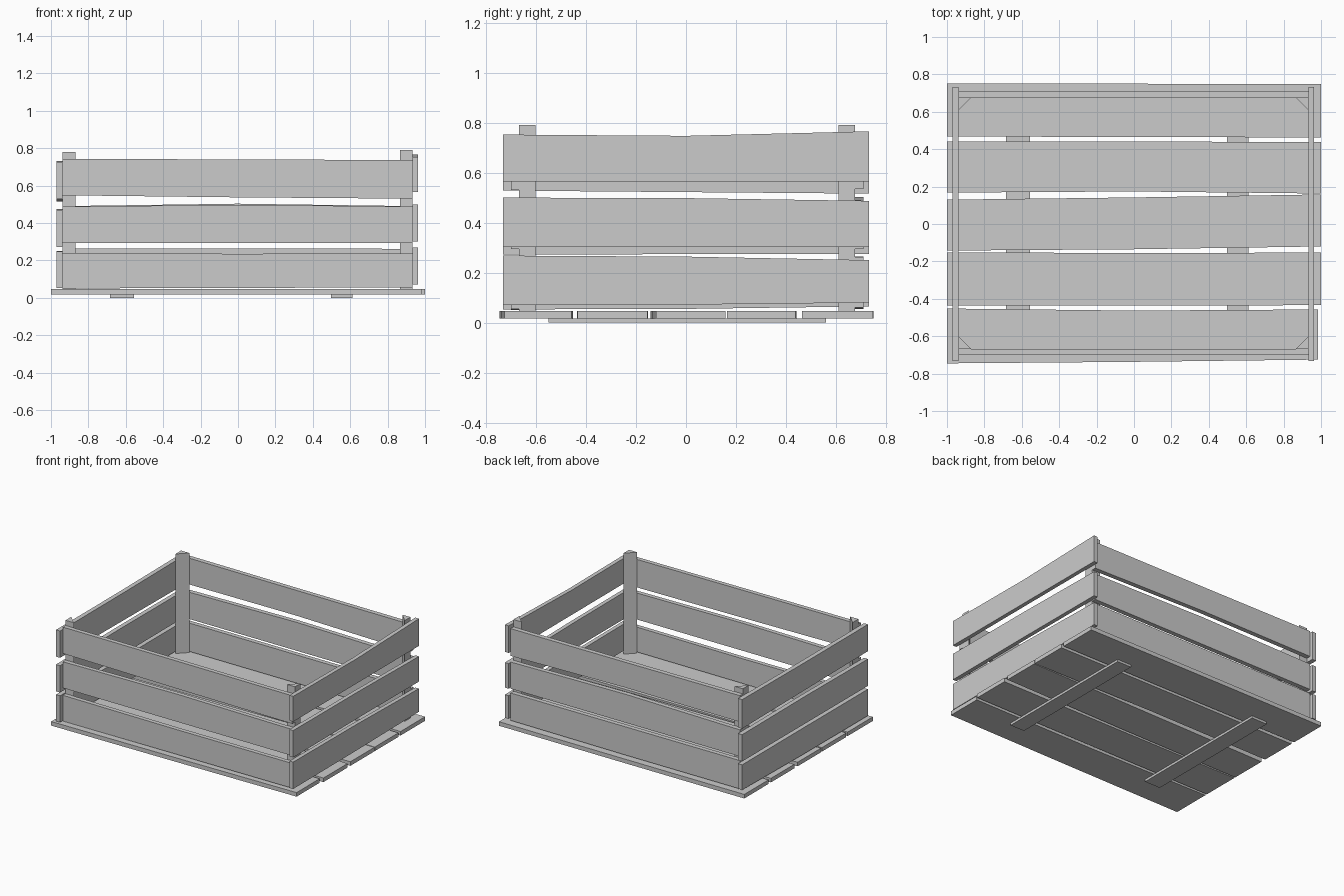
import bpy, bmesh
from mathutils import Vector

if "Cube" in bpy.data.objects:
    bpy.data.objects.remove(bpy.data.objects["Cube"])


def prism(name, outline, axis, lo, hi):
    """Extrude a 2D outline along one axis ('x': yz, 'y': xz, 'z': xy)."""
    place = {'x': lambda a, b, d: (d, a, b),
             'y': lambda a, b, d: (a, d, b),
             'z': lambda a, b, d: (a, b, d)}[axis]
    bm = bmesh.new()
    base = bm.faces.new([bm.verts.new(place(a, b, lo)) for a, b in outline])
    geo = bmesh.ops.extrude_face_region(bm, geom=[base])['geom']
    verts = [v for v in geo if isinstance(v, bmesh.types.BMVert)]
    bmesh.ops.translate(bm, verts=verts, vec=Vector(place(0, 0, hi - lo)))
    bmesh.ops.recalc_face_normals(bm, faces=bm.faces)
    mesh = bpy.data.meshes.new(name)
    bm.to_mesh(mesh)
    bm.free()
    obj = bpy.data.objects.new(name, mesh)
    bpy.context.collection.objects.link(obj)
    return obj


def plank(name, start, end, low, high, axis, lo, hi):
    """Rough plank: lower and upper edges given at evenly spaced stations."""
    def edge(vals):
        n = len(vals) - 1
        return [(start + (end - start) * i / n, v) for i, v in enumerate(vals)]
    return prism(name, edge(low) + edge(high)[::-1], axis, lo, hi)


# Skids under the floor
for side, x0, x1 in (("left", -0.685, -0.557), ("right", 0.497, 0.613)):
    plank("skid_" + side, x0, x1, (-0.55, -0.55), (0.56, 0.56), 'z', 0, 0.017)

# Floor boards, front to back
floor = [
    ((-0.745, -0.737, -0.725), (-0.452, -0.463, -0.457)),
    ((-0.436, -0.436, -0.434), (-0.152, -0.155, -0.153)),
    ((-0.142, -0.135, -0.12), (0.13, 0.142, 0.158)),
    ((0.168, 0.174, 0.163), (0.44, 0.441, 0.438)),
    ((0.468, 0.465, 0.463), (0.75, 0.75, 0.748)),
]
for i, (low, high) in enumerate(floor):
    end = 0.985 if i == 0 else 1.0
    plank(f"floor_board_{i + 1}", -1, end, low, high, 'z', 0.017, 0.047)

# Front and back slats, bottom to top
front = [
    ((0.05, 0.053, 0.055), (0.24, 0.235, 0.238)),
    ((0.294, 0.294, 0.294), (0.487, 0.497, 0.488)),
    ((0.548, 0.537, 0.53), (0.742, 0.74, 0.736)),
]
back = [
    ((0.055, 0.055, 0.06), (0.264, 0.263, 0.262)),
    ((0.294, 0.294, 0.294), (0.49, 0.503, 0.49)),
    ((0.548, 0.552, 0.535), (0.742, 0.738, 0.736)),
]
for name, slats, y0, y1 in (("front", front, -0.70, -0.668),
                            ("back", back, 0.676, 0.71)):
    for i, (low, high) in enumerate(slats):
        plank(f"{name}_slat_{i + 1}", -0.937, 0.932, low, high, 'y', y0, y1)

# Left and right slats, bottom to top
left = [
    ((0.053, 0.055, 0.065), (0.248, 0.25, 0.25)),
    ((0.272, 0.274, 0.275), (0.47, 0.475, 0.472)),
    ((0.528, 0.522, 0.516), (0.725, 0.725, 0.73)),
]
right = [
    ((0.07, 0.072, 0.08), (0.268, 0.264, 0.25)),
    ((0.302, 0.304, 0.302), (0.5, 0.498, 0.487)),
    ((0.565, 0.565, 0.565), (0.752, 0.747, 0.765)),
]
for name, slats, x0, x1 in (("left", left, -0.97, -0.937),
                            ("right", right, 0.932, 0.962)):
    for i, (low, high) in enumerate(slats):
        plank(f"{name}_slat_{i + 1}", -0.732, 0.732, low, high, 'x', x0, x1)

# Triangular corner posts
for side, cx, sx in (("left", -0.937, 1), ("right", 0.932, -1)):
    for end, cy, sy in (("front", -0.668, 1), ("back", 0.676, -1)):
        top = 0.78 if side == "left" else 0.79
        tri = [(cx, cy), (cx + sx * 0.067, cy), (cx, cy + sy * 0.067)]
        prism(f"corner_post_{end}_{side}", tri, 'z', 0.047, top)
